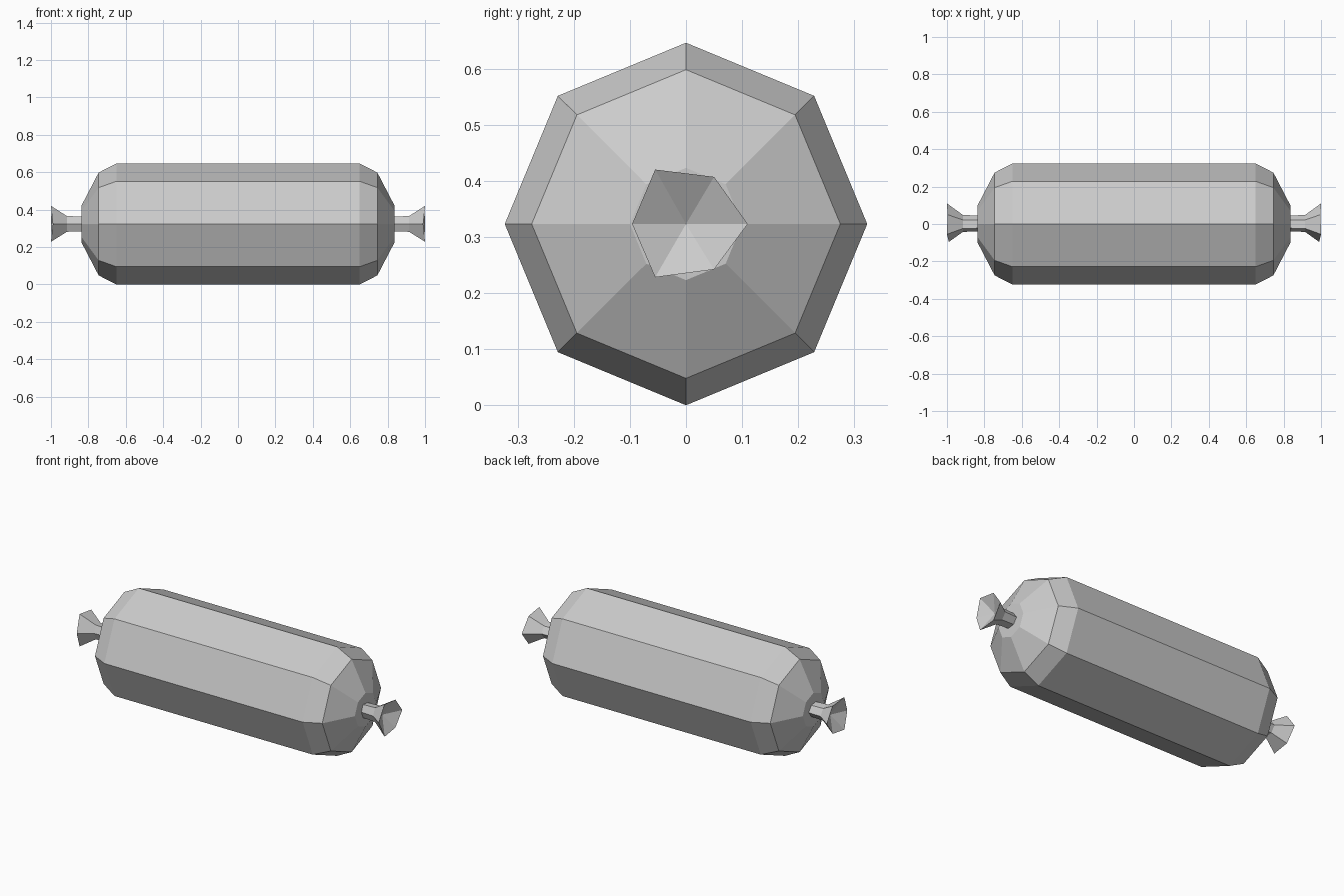
import bpy, bmesh
from math import sin, cos, pi

if "Cube" in bpy.data.objects:
    bpy.data.objects.remove(bpy.data.objects["Cube"])

CZ = 0.323  # height of the long axis


def loft(name, rings, tip=None):
    """Skin closed rings of equal length; end with a cap or a fan to a tip."""
    bm = bmesh.new()
    loops = [[bm.verts.new(p) for p in ring] for ring in rings]
    n = len(loops[0])
    for a, b in zip(loops, loops[1:]):
        for i in range(n):
            j = (i + 1) % n
            bm.faces.new((a[i], a[j], b[j], b[i]))
    bm.faces.new(loops[0][::-1])
    if tip:
        t = bm.verts.new(tip)
        for i in range(n):
            bm.faces.new((loops[-1][i], loops[-1][(i + 1) % n], t))
    else:
        bm.faces.new(loops[-1])
    bmesh.ops.recalc_face_normals(bm, faces=bm.faces)
    me = bpy.data.meshes.new(name)
    bm.to_mesh(me)
    bm.free()
    ob = bpy.data.objects.new(name, me)
    bpy.context.collection.objects.link(ob)
    return ob


# Octagonal casing with rounded-off ends
half = [(0.65, 0.323), (0.745, 0.275), (0.836, 0.1)]
profile = [(-x, r) for x, r in reversed(half)] + half
loft("casing", [[(x, r * cos(i * pi / 4), CZ + r * sin(i * pi / 4)) for i in range(8)]
                for x, r in profile])

# Pinched knot flaring to an uneven, hollow six-sided end
rim = [(0.11, 0.0), (0.05, 0.084), (-0.055, 0.097),
       (-0.096, 0.0), (-0.055, -0.095), (0.05, -0.081)]
rim_x = [1.0, 0.997, 1.0, 0.99, 1.0, 0.997]


def knot_ring(x, s):
    return [(x, y * s, CZ + z * s) for y, z in rim]


flare = [(x, y, CZ + z) for x, (y, z) in zip(rim_x, rim)]
knot = loft("twisted_ends", [knot_ring(0.81, 0.4), knot_ring(0.915, 0.44), flare],
            tip=(0.945, 0, CZ))
mirror = knot.modifiers.new("mirror", 'MIRROR')
mirror.use_axis[0] = True
